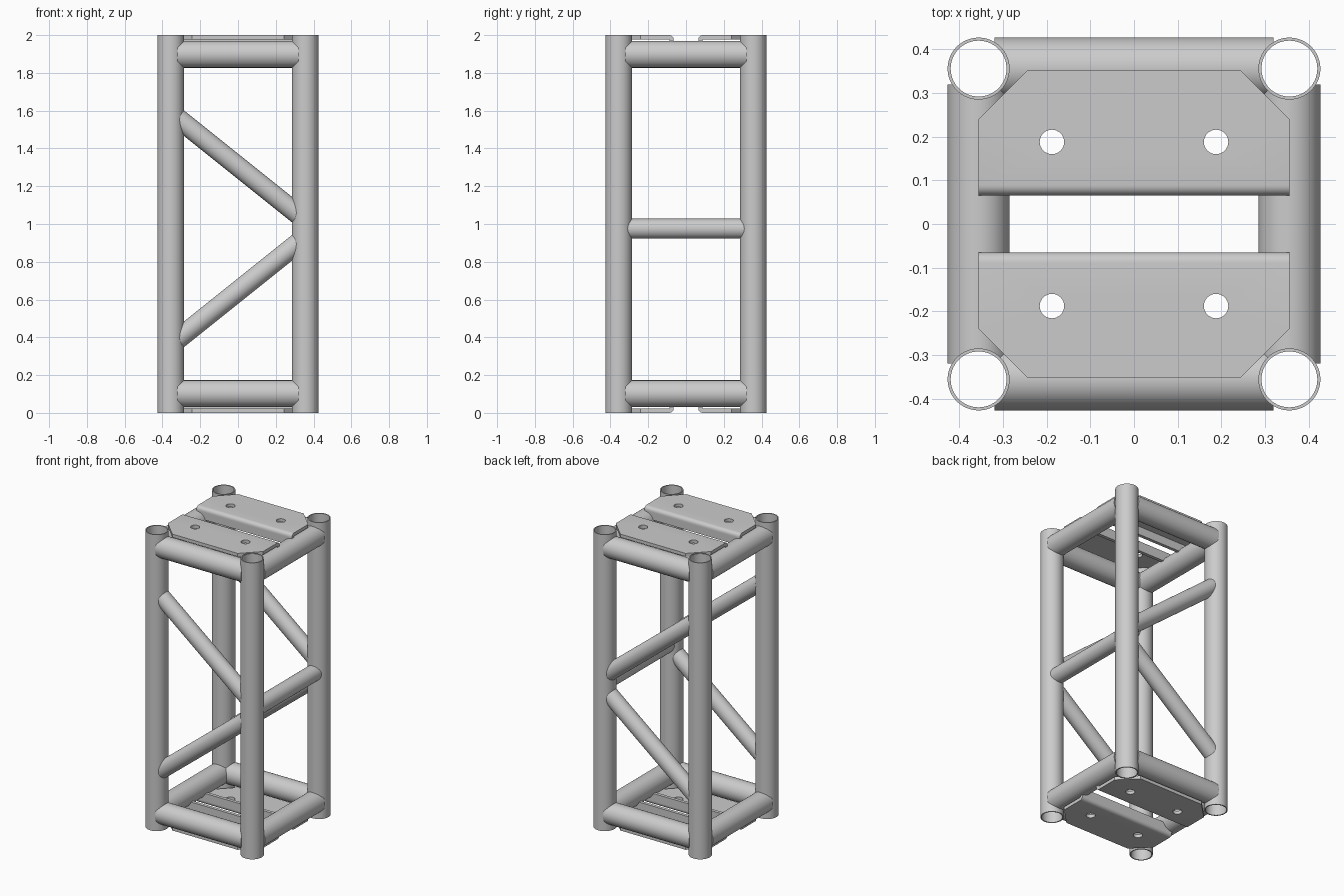
import bpy, bmesh
from math import sin, cos, pi, sqrt, tau, radians

if "Cube" in bpy.data.objects:
    bpy.data.objects.remove(bpy.data.objects["Cube"])

LEG = 0.356       # leg centre offset in x and y
R = 0.071         # leg and rail radius
BRACE_R = 0.053   # brace radius
WALL = 0.007
RAIL_Z = 0.102    # rail centre height above the bottom / below the top


def bridge(name, rings, closed):
    """Join successive point rings with quads; loop round or cap the ends."""
    bm = bmesh.new()
    vs = [[bm.verts.new(p) for p in ring] for ring in rings]
    n = len(vs[0])
    pairs = list(zip(vs, vs[1:]))
    if closed:
        pairs.append((vs[-1], vs[0]))
    else:
        bm.faces.new(vs[0])
        bm.faces.new(vs[-1])
    for a, b in pairs:
        for i in range(n):
            j = (i + 1) % n
            bm.faces.new((a[i], a[j], b[j], b[i]))
    bmesh.ops.recalc_face_normals(bm, faces=bm.faces)
    mesh = bpy.data.meshes.new(name)
    bm.to_mesh(mesh)
    bm.free()
    ob = bpy.data.objects.new(name, mesh)
    bpy.context.collection.objects.link(ob)
    return ob


def smooth(ob):
    bpy.ops.object.select_all(action='DESELECT')
    ob.select_set(True)
    bpy.context.view_layer.objects.active = ob
    bpy.ops.object.shade_smooth_by_angle(angle=radians(30))


def leg(name, cx, cy, n=64):
    def ring(r, z):
        return [(cx + r * cos(tau * i / n), cy + r * sin(tau * i / n), z) for i in range(n)]
    smooth(bridge(name, [ring(R, 0), ring(R, 2), ring(R - WALL, 2), ring(R - WALL, 0)], True))


def coped_tube(name, r, zc, slope, side, along_y=False, n=48):
    """Tube between two legs, its ends cut to fit round them."""
    def ring(rad, end):
        pts = []
        for i in range(n):
            a = tau * i / n
            v = rad * cos(a)
            u = end * min(0.32, LEG - sqrt(max(0, R * R - v * v)))
            z = zc + slope * u + rad * sin(a) * sqrt(1 + slope * slope)
            w = side * LEG + v
            pts.append((w, u, z) if along_y else (u, w, z))
        return pts
    ri = r - WALL
    smooth(bridge(name, [ring(r, -1), ring(r, 1), ring(ri, 1), ring(ri, -1)], True))


def plate(name, side, top):
    """Bent plate: cut outer corners, rounded inner bend, flange fitted between rails."""
    t, bend, y0 = 0.022, 0.024, 0.065

    def half_width(y, d):
        x = LEG - max(0, y - 0.24)
        if d > RAIL_Z - R:
            x = min(x, LEG - sqrt(max(0, R * R - (d - RAIL_Z) ** 2)))
        return x

    # pairs of (y, depth) on the outer and inner skins
    pairs = [((y, 0), (y, t)) for y in (0.352, 0.24)]
    for k in range(7):
        a = pi / 2 * k / 6
        pairs.append(tuple((y0 + bend - q * sin(a), bend - q * cos(a)) for q in (bend, bend - t)))
    pairs += [((y0, d), (y0 + t, d)) for d in (0.031, 0.036, 0.045, 0.06, 0.078)]

    rings = []
    for o, i in pairs:
        ring = []
        for (y, d), s in ((o, -1), (o, 1), (i, 1), (i, -1)):
            ring.append((s * half_width(y, d), side * y, 2 - d if top else d))
        rings.append(ring)
    ob = bridge(name, rings, False)

    # two bolt holes
    for x in (-0.188, 0.188):
        bpy.ops.mesh.primitive_cylinder_add(vertices=32, radius=0.028, depth=0.2,
                                            location=(x, side * 0.188, 2 if top else 0))
        cutter = bpy.context.object
        mod = ob.modifiers.new("hole", 'BOOLEAN')
        mod.operation = 'DIFFERENCE'
        mod.solver = 'EXACT'
        mod.object = cutter
        bpy.context.view_layer.objects.active = ob
        bpy.ops.object.modifier_apply(modifier=mod.name)
        bpy.data.objects.remove(cutter)
    smooth(ob)


# four hollow legs
for sx, xn in ((-1, "left"), (1, "right")):
    for sy, yn in ((-1, "front"), (1, "back")):
        leg(f"{yn}_{xn}_leg", sx * LEG, sy * LEG)

# rail frames and bolt plates at both ends
for top, tn in ((False, "bottom"), (True, "top")):
    z = 2 - RAIL_Z if top else RAIL_Z
    for s, yn, xn in ((-1, "front", "left"), (1, "back", "right")):
        coped_tube(f"{tn}_{yn}_rail", R, z, 0, s)
        coped_tube(f"{tn}_{xn}_rail", R, z, 0, s, along_y=True)
        plate(f"{tn}_{yn}_plate", s, top)

# diagonal braces on front and back, one level strut on the right
for s, yn in ((-1, "front"), (1, "back")):
    coped_tube(f"{yn}_upper_brace", BRACE_R, 1.305, -0.8, s)
    coped_tube(f"{yn}_lower_brace", BRACE_R, 0.645, 0.8, s)
coped_tube("right_strut", BRACE_R, 0.975, 0, 1, along_y=True)
